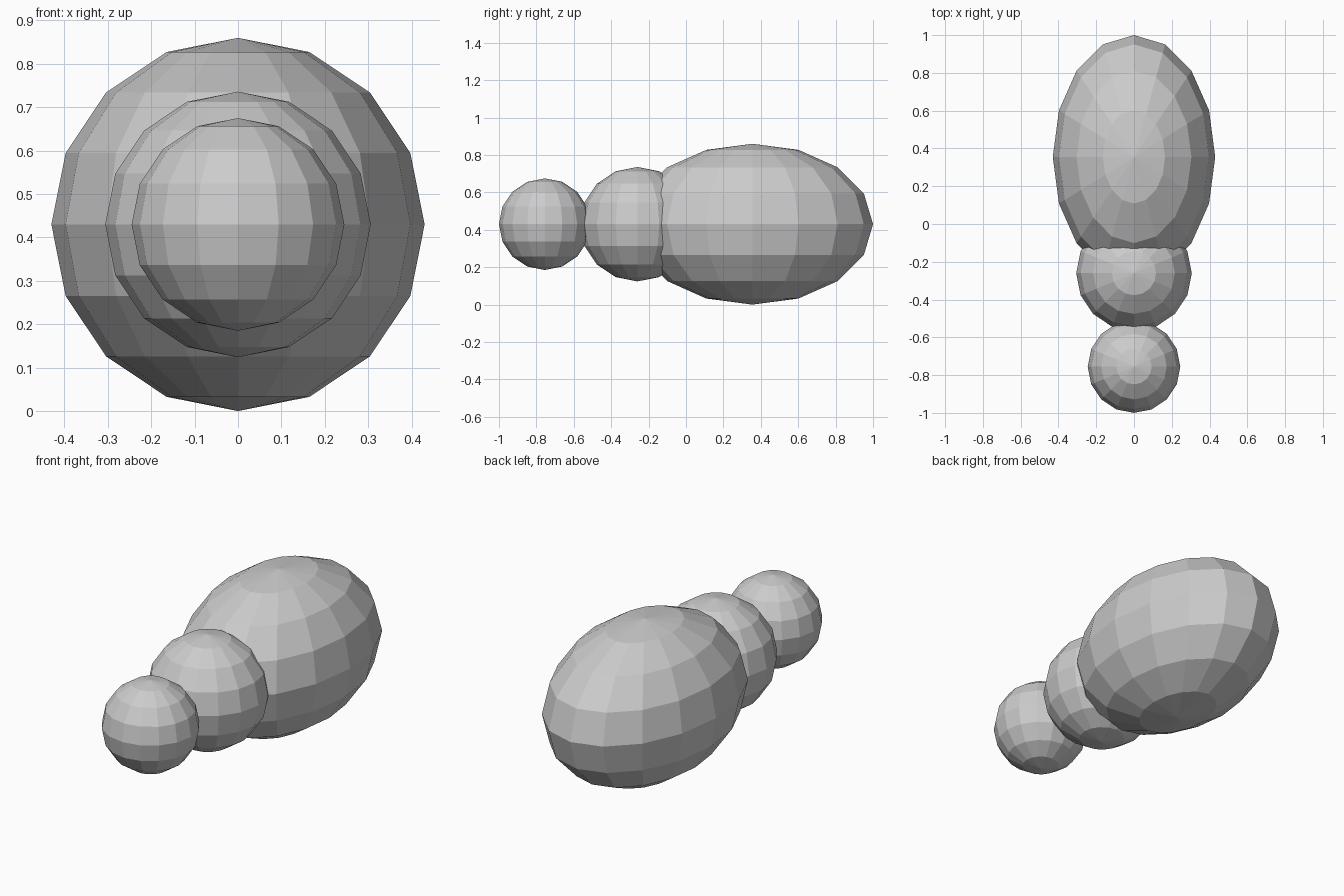
import bpy

if "Cube" in bpy.data.objects:
    bpy.data.objects.remove(bpy.data.objects["Cube"])

AXIS_Z = 0.43  # shared height of all three body parts


def body_part(name, y, radii):
    bpy.ops.mesh.primitive_uv_sphere_add(segments=16, ring_count=8, radius=1,
                                         location=(0, y, AXIS_Z))
    ob = bpy.context.object
    ob.name = name
    ob.scale = radii
    bpy.ops.object.transform_apply(location=False, rotation=False, scale=True)
    bpy.ops.object.shade_flat()
    return ob


# Round head at the front, round thorax, long egg-shaped abdomen behind
body_part("head", -0.755, (0.245, 0.245, 0.245))
body_part("thorax", -0.26, (0.306, 0.306, 0.306))
body_part("abdomen", 0.355, (0.43, 0.645, 0.43))
